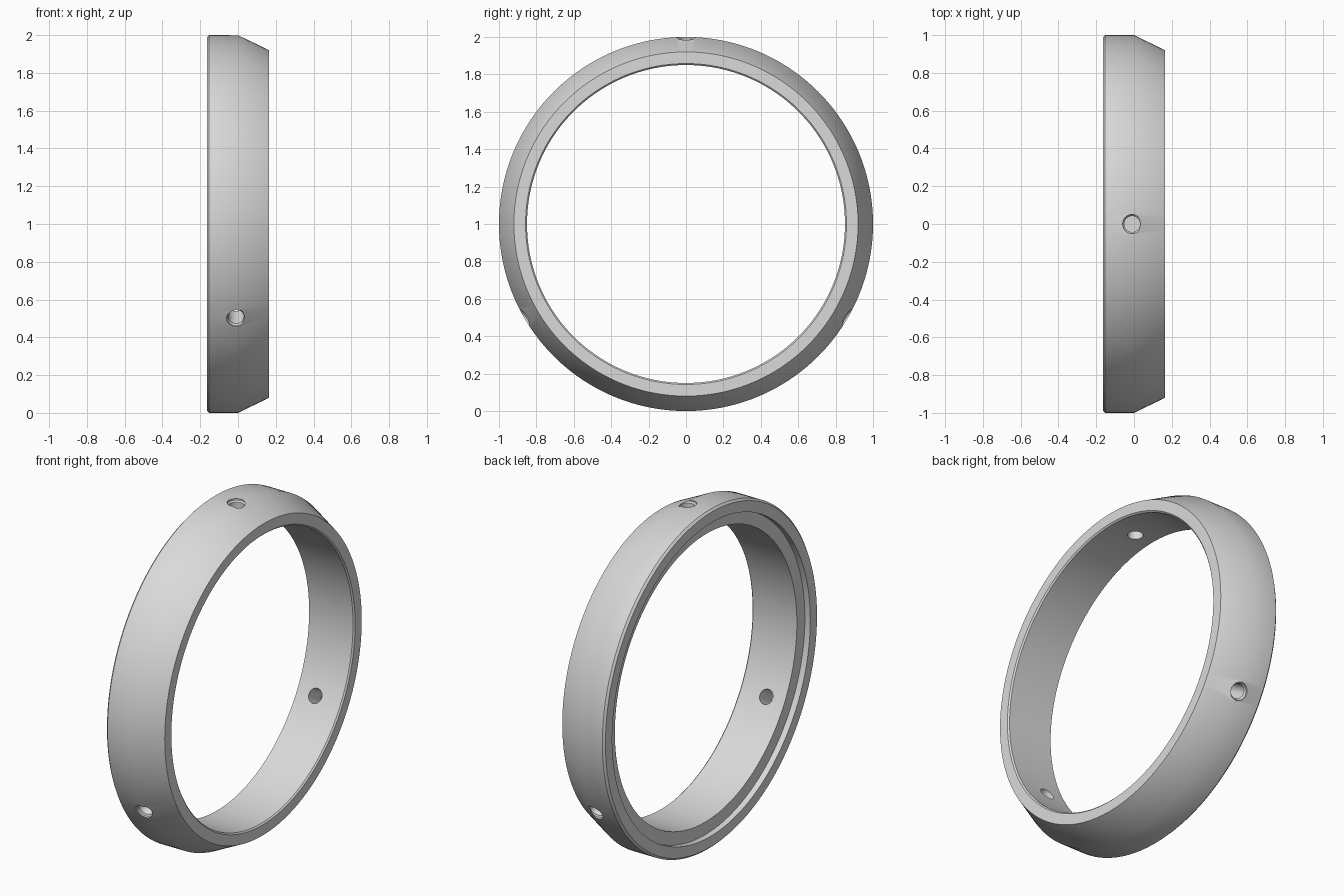
import bpy
import bmesh
import math
from mathutils import Matrix

cube = bpy.data.objects.get("Cube")
if cube:
    bpy.data.objects.remove(cube, do_unlink=True)

metal = bpy.data.materials.new("satin grey")
metal.use_nodes = True
grey = (0.7, 0.7, 0.7, 1)
metal.diffuse_color = grey
metal.node_tree.nodes["Principled BSDF"].inputs["Base Color"].default_value = grey


def lathe(name, profile, segments, closed):
    """Spin (x, radius) points about the x axis."""
    bm = bmesh.new()
    rings = []
    for i in range(segments):
        a = math.tau * i / segments
        rings.append([bm.verts.new((x, r * math.cos(a), r * math.sin(a))) for x, r in profile])
    count = len(profile)
    for i, ring in enumerate(rings):
        after = rings[(i + 1) % segments]
        for j in range(count if closed else count - 1):
            k = (j + 1) % count
            bm.faces.new((ring[j], ring[k], after[k], after[j]))
    if not closed:
        bm.faces.new([ring[0] for ring in rings])
        bm.faces.new([ring[-1] for ring in rings])
    bmesh.ops.recalc_face_normals(bm, faces=bm.faces)
    mesh = bpy.data.meshes.new(name)
    bm.to_mesh(mesh)
    bm.free()
    mesh.materials.append(metal)
    obj = bpy.data.objects.new(name, mesh)
    bpy.context.collection.objects.link(obj)
    return obj


# Ring body: bevelled back rim, tapered front, shallow recess behind
half, bore = 0.165, 0.85
ring = lathe("ring_body", [
    (-half, 0.988), (1 - half - 0.988, 1), (0, 1), (half, 0.92),
    (half, bore + 0.008), (half - 0.008, bore),
    (-half + 0.035, bore), (-half + 0.035, 0.925), (-half, 0.925),
], 192, True)
ring.location.z = 1

# Three radial screw holes with a small countersink
cutters = []
for i in range(3):
    cutter = lathe("hole_cutter", [(0.75, 0.042), (0.982, 0.042), (0.99, 0.05), (1.1, 0.05)], 32, False)
    turn = Matrix.Rotation(math.tau * i / 3, 4, "X") @ Matrix.Rotation(-math.pi / 2, 4, "Y")
    cutter.matrix_world = Matrix.Translation((-0.01, 0, 1)) @ turn
    cutter.hide_render = True
    cutters.append(cutter)
    cut = ring.modifiers.new("screw_hole", "BOOLEAN")
    cut.operation = "DIFFERENCE"
    cut.solver = "EXACT"
    cut.object = cutter

bpy.ops.object.select_all(action="DESELECT")
bpy.context.view_layer.objects.active = ring
ring.select_set(True)
for name in [m.name for m in ring.modifiers]:
    bpy.ops.object.modifier_apply(modifier=ring.modifiers[0].name)
for cutter in cutters:
    bpy.data.objects.remove(cutter, do_unlink=True)
bpy.ops.object.shade_smooth_by_angle(angle=math.radians(30))
